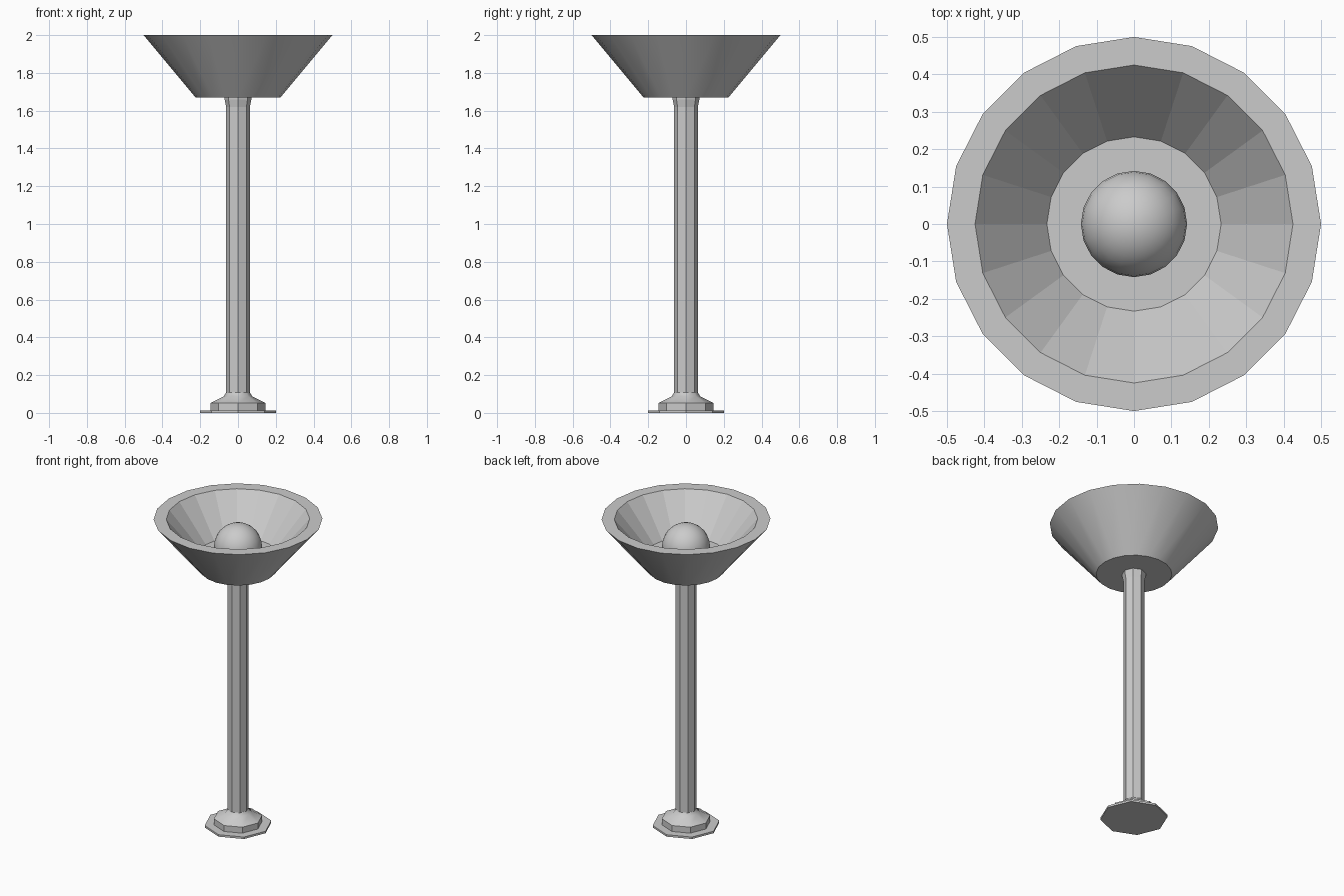
import bpy, bmesh, math

if "Cube" in bpy.data.objects:
    bpy.data.objects.remove(bpy.data.objects["Cube"])


def lathe(name, profile, sides, smooth_bands=()):
    """Spin (radius, z) rings round z, cap both ends, smooth only the chosen bands."""
    bm = bmesh.new()
    rings = []
    for r, z in profile:
        rings.append([bm.verts.new((r * math.cos(2 * math.pi * i / sides),
                                    r * math.sin(2 * math.pi * i / sides), z))
                      for i in range(sides)])
    for b in range(len(rings) - 1):
        lo, hi = rings[b], rings[b + 1]
        for i in range(sides):
            j = (i + 1) % sides
            face = bm.faces.new((lo[i], lo[j], hi[j], hi[i]))
            face.smooth = b in smooth_bands
    bm.faces.new(rings[0][::-1])
    bm.faces.new(rings[-1])
    bmesh.ops.recalc_face_normals(bm, faces=bm.faces)
    for e in bm.edges:
        soft = all(f.smooth for f in e.link_faces)
        e.smooth = soft and e.calc_face_angle(0) < math.radians(46)
    mesh = bpy.data.meshes.new(name)
    bm.to_mesh(mesh)
    bm.free()
    obj = bpy.data.objects.new(name, mesh)
    bpy.context.collection.objects.link(obj)
    return obj


# Octagonal stand: floor plate, stepped foot, post with a flared top
lathe("stand", [(0.2, 0), (0.2, 0.013), (0.145, 0.013), (0.145, 0.052),
                (0.075, 0.088), (0.063, 0.108), (0.063, 1.62),
                (0.071, 1.66), (0.071, 1.67)], 8, smooth_bands=(3, 4))

# Bowl shade: smooth outside, faceted inside, flat rim and floor
lathe("bowl_shade", [(0.225, 1.67), (0.5, 2.0), (0.425, 2.0), (0.233, 1.77)],
      20, smooth_bands=(0,))

# Round bulb resting in the bowl
bpy.ops.mesh.primitive_uv_sphere_add(segments=20, ring_count=14, radius=0.142,
                                     location=(0, 0, 1.823))
bulb = bpy.context.object
bulb.name = "bulb"
bpy.ops.object.shade_smooth()
